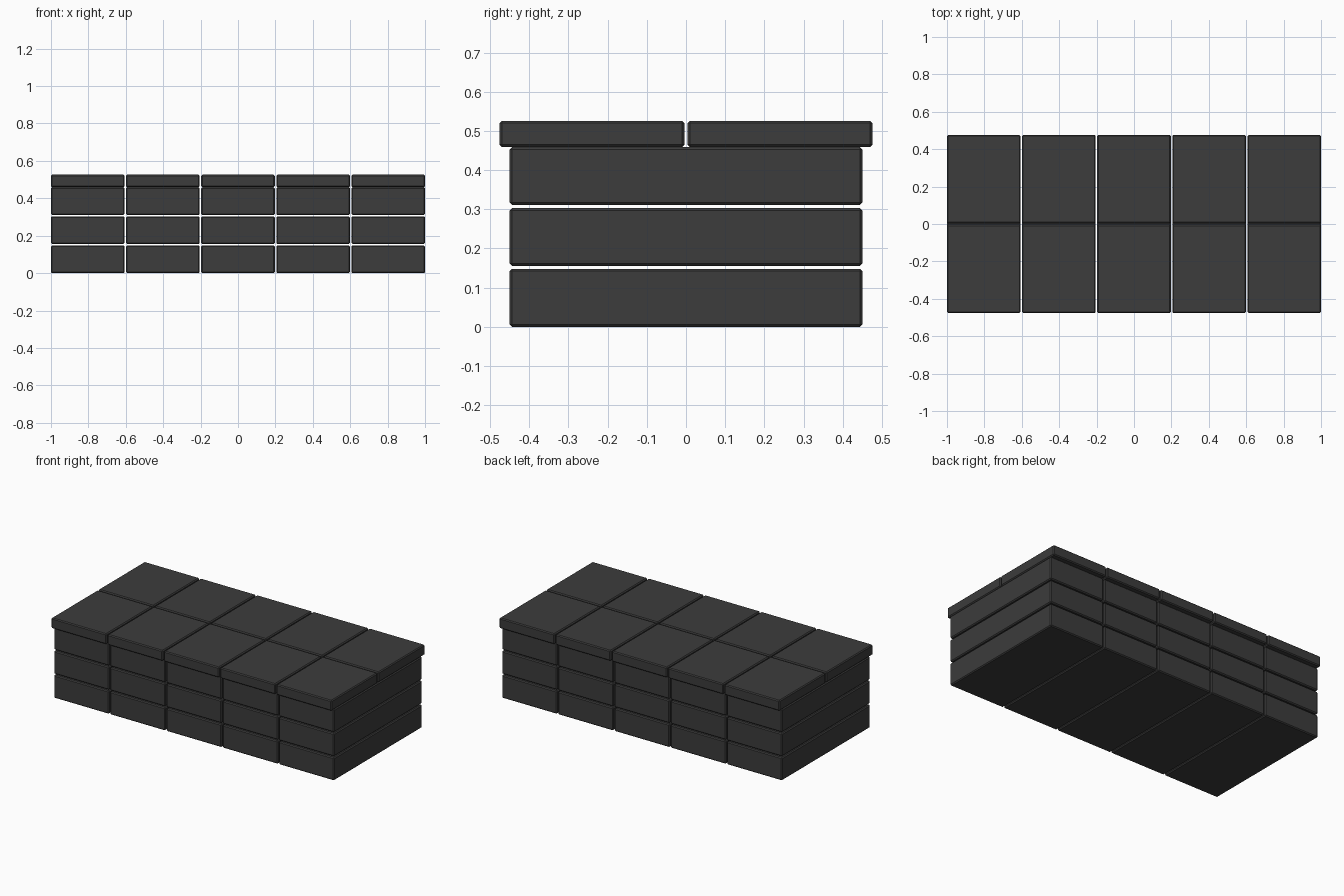
import bpy

if "Cube" in bpy.data.objects:
    bpy.data.objects.remove(bpy.data.objects["Cube"])

# Single dark stone colour
stone = bpy.data.materials.new("dark_stone")
stone.diffuse_color = (0.045, 0.045, 0.045, 1)
stone.use_nodes = True
stone.node_tree.nodes["Principled BSDF"].inputs["Base Color"].default_value = stone.diffuse_color

COLUMNS, ROWS = 5, 3
GAP = 0.008
WIDTH = (2 - GAP * (COLUMNS - 1)) / COLUMNS
BLOCK_DEPTH, BLOCK_HEIGHT, ROW_PITCH = 0.90, 0.148, 0.1555
CAP_DEPTH, CAP_HEIGHT = 0.472, 0.067


def slab(name, size, centre):
    """Box with small chamfered edges."""
    bpy.ops.mesh.primitive_cube_add(size=1, location=centre)
    ob = bpy.context.object
    ob.name = name
    ob.scale = size
    bpy.ops.object.transform_apply(location=False, rotation=False, scale=True)
    bevel = ob.modifiers.new("chamfer", 'BEVEL')
    bevel.width = 0.006
    bevel.segments = 1
    ob.data.materials.append(stone)
    return ob


wall_top = (ROWS - 1) * ROW_PITCH + BLOCK_HEIGHT
for c in range(COLUMNS):
    x = -1 + WIDTH / 2 + c * (WIDTH + GAP)
    # Stacked wall blocks
    for r in range(ROWS):
        slab(f"wall_block_{c}_{r}", (WIDTH, BLOCK_DEPTH, BLOCK_HEIGHT),
             (x, 0, r * ROW_PITCH + BLOCK_HEIGHT / 2))
    # Front and back overhanging cap slabs
    for side, label in ((-1, "front"), (1, "back")):
        slab(f"cap_slab_{label}_{c}", (WIDTH, CAP_DEPTH, CAP_HEIGHT),
             (x, side * (GAP / 2 + CAP_DEPTH / 2), wall_top + CAP_HEIGHT / 2))
